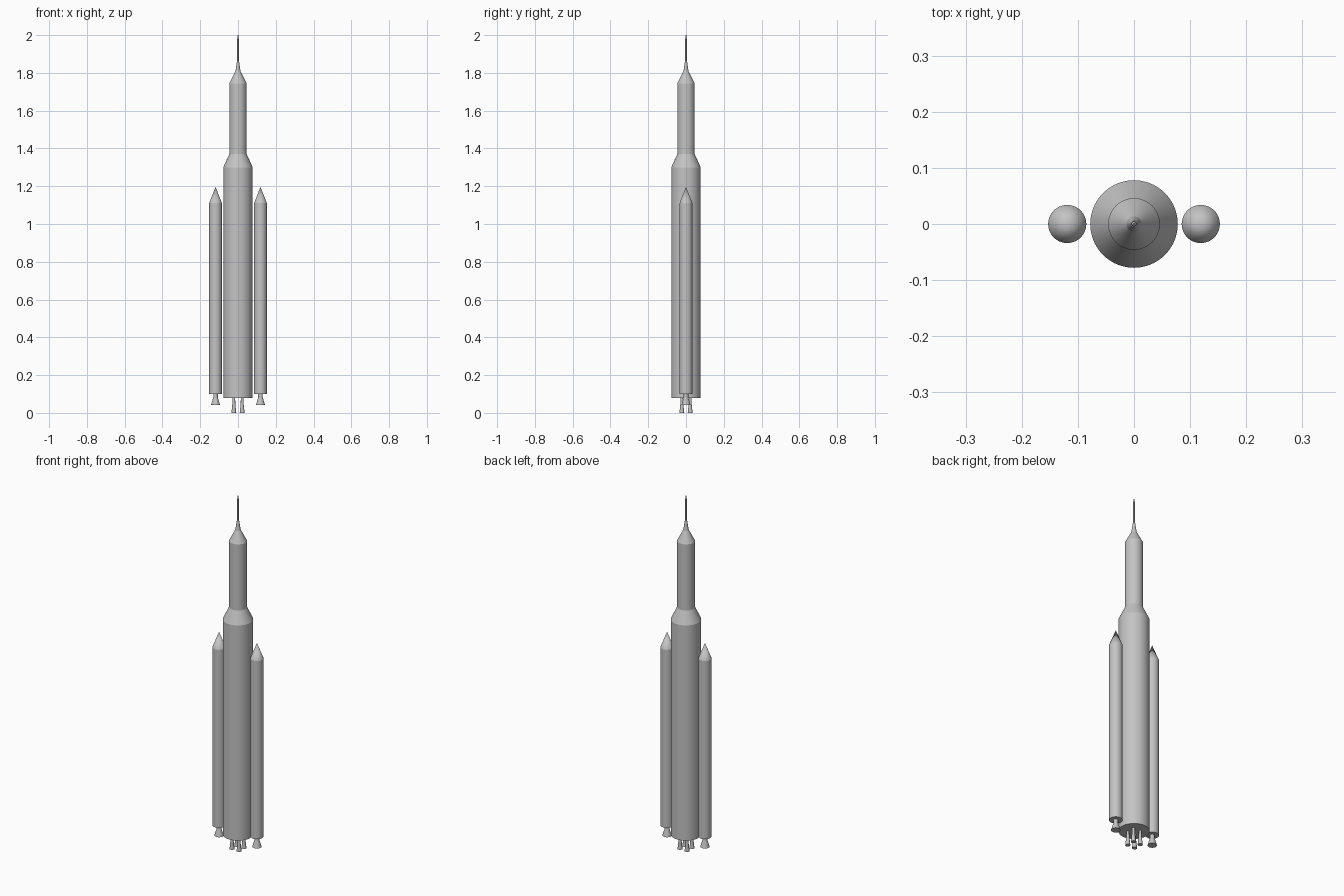
import bpy
import bmesh
import math

default = bpy.data.objects.get("Cube")
if default:
    bpy.data.objects.remove(default, do_unlink=True)

# Single plain grey finish
GREY = (0.55, 0.55, 0.55, 1.0)
grey = bpy.data.materials.new("plain_grey")
grey.use_nodes = True
grey.diffuse_color = GREY
bsdf = next(n for n in grey.node_tree.nodes if n.type == 'BSDF_PRINCIPLED')
bsdf.inputs["Base Color"].default_value = GREY
bsdf.inputs["Roughness"].default_value = 0.6


def lathe(name, profile, x=0.0, y=0.0, sides=48):
    """Closed body turned around a vertical axis from (radius, height) pairs."""
    bm = bmesh.new()
    rings = []
    for radius, z in profile:
        if radius == 0:
            rings.append([bm.verts.new((0, 0, z))] * sides)
            continue
        angles = [2 * math.pi * i / sides for i in range(sides)]
        rings.append([bm.verts.new((radius * math.cos(a), radius * math.sin(a), z))
                      for a in angles])
    for low, high in zip(rings, rings[1:]):
        for i in range(sides):
            j = (i + 1) % sides
            corners = dict.fromkeys((low[i], low[j], high[j], high[i]))
            bm.faces.new(list(corners))
    for ring in (rings[0], rings[-1]):
        if ring[0] is not ring[1]:
            bm.faces.new(ring)
    bmesh.ops.recalc_face_normals(bm, faces=bm.faces)
    mesh = bpy.data.meshes.new(name)
    bm.to_mesh(mesh)
    bm.free()
    mesh.materials.append(grey)
    obj = bpy.data.objects.new(name, mesh)
    obj.location = (x, y, 0)
    bpy.context.collection.objects.link(obj)
    bpy.ops.object.select_all(action='DESELECT')
    obj.select_set(True)
    bpy.context.view_layer.objects.active = obj
    bpy.ops.object.shade_smooth_by_angle(angle=math.radians(12))
    return obj


# Core stage with tapered shoulder, upper stage and nose
lathe("core_stage", [(0.078, 0.08), (0.078, 1.30), (0.046, 1.37)], sides=64)
lathe("upper_stage", [(0.046, 1.37), (0.046, 1.745)], sides=64)
lathe("nose_cone", [(0.046, 1.745), (0.0135, 1.808), (0.0055, 1.862)], sides=64)

# Escape tower spire
lathe("escape_spire", [(0.0045, 1.86), (0.0045, 1.982), (0.002, 1.988), (0.002, 2.0)],
      sides=24)

# Four core engines in a square
for side, sx in (("left", 1), ("right", -1)):
    for end, sy in (("front", -1), ("back", 1)):
        lathe(f"core_engine_{end}_{side}",
              [(0.013, 0.0), (0.008, 0.045), (0.007, 0.08)],
              x=sx * 0.022, y=sy * 0.022, sides=32)

# Side boosters with pointed caps and bell nozzles
for side, sx in (("left", 1), ("right", -1)):
    x = sx * 0.119
    lathe(f"booster_{side}", [(0.034, 0.10), (0.034, 1.11), (0, 1.197)], x=x)
    lathe(f"booster_nozzle_{side}",
          [(0.024, 0.042), (0.012, 0.082), (0.012, 0.10)], x=x, sides=32)
